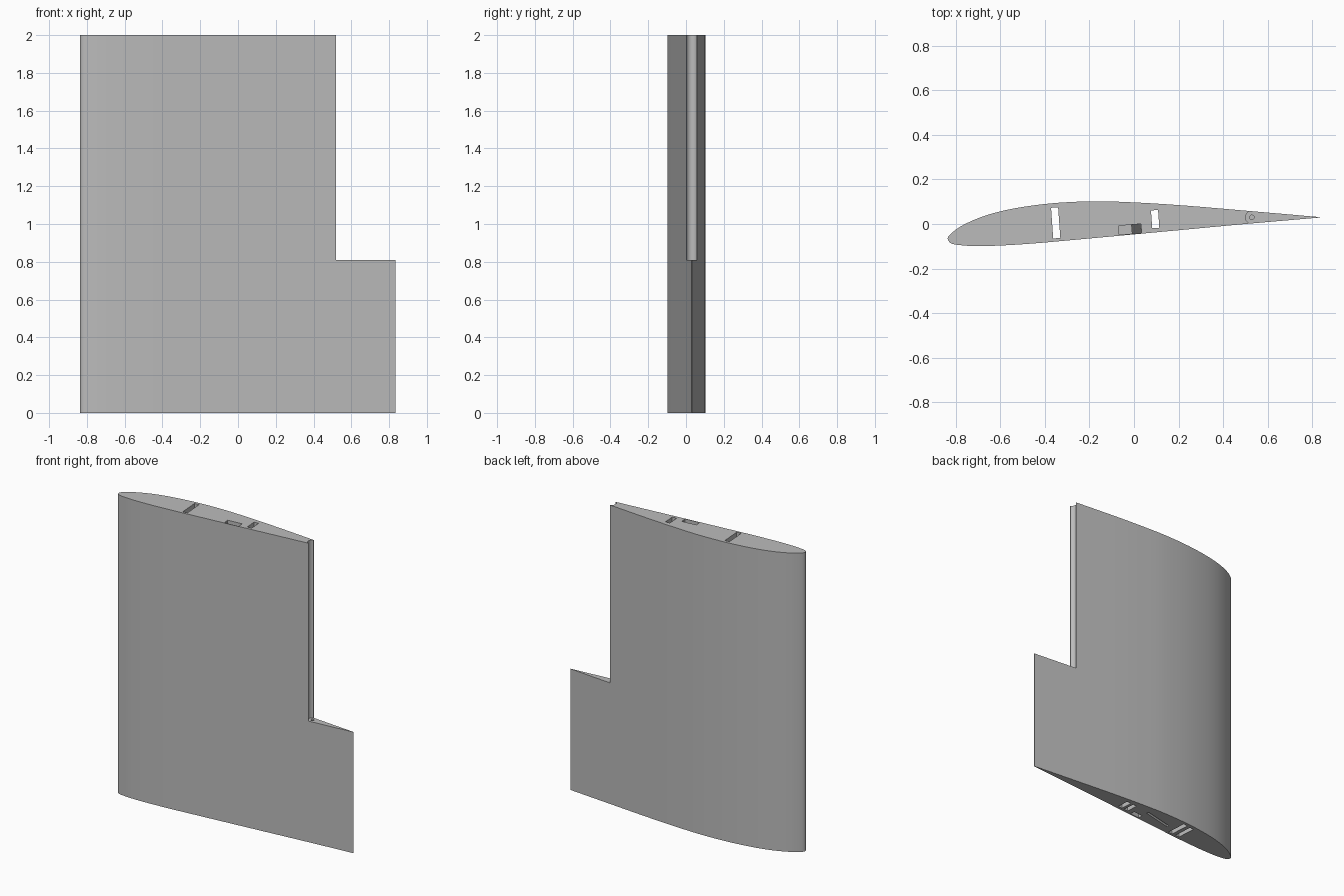
import bpy, bmesh
from math import radians
from mathutils import Vector, Matrix

cube = bpy.data.objects.get("Cube")
if cube:
    bpy.data.objects.remove(cube)

STEP, TOP = 0.81, 2.0
HINGE = (0.53, 0.03)

grey = bpy.data.materials.new("light grey")
grey.use_nodes = True
COLOR = (0.5, 0.5, 0.5, 1)
grey.diffuse_color = COLOR
grey.node_tree.nodes["Principled BSDF"].inputs["Base Color"].default_value = COLOR

# Aerofoil control points: tail, over the upper skin, round the nose, back along the lower skin
CONTROL = [(0.835, 0.031), (0.5, 0.06), (0.2, 0.085), (0, 0.097), (-0.18, 0.102),
           (-0.4, 0.09), (-0.6, 0.057), (-0.72, 0.018), (-0.8, -0.025), (-0.837, -0.063),
           (-0.825, -0.085), (-0.77, -0.096), (-0.68, -0.099), (-0.5, -0.091),
           (-0.2, -0.065), (0.2, -0.028), (0.5, 0), (0.835, 0.029)]


def smooth_path(points, steps=6):
    """Smooth open curve through the points."""
    p = [Vector(q) for q in points]
    p = [p[0] * 2 - p[1]] + p + [p[-1] * 2 - p[-2]]
    out = []
    for a, b, c, d in zip(p, p[1:], p[2:], p[3:]):
        # tangents scaled by chord length keep uneven spacing smooth
        t1, t2, t3 = [(v - u).length ** 0.5 for u, v in ((a, b), (b, c), (c, d))]
        m1 = ((b - a) / t1 - (c - a) / (t1 + t2) + (c - b) / t2) * t2
        m2 = ((c - b) / t2 - (d - b) / (t2 + t3) + (d - c) / t3) * t2
        for i in range(steps):
            t = i / steps
            out.append(b * (2*t**3 - 3*t*t + 1) + m1 * (t**3 - 2*t*t + t)
                       + c * (3*t*t - 2*t**3) + m2 * (t**3 - t*t))
    return out + [p[-2]]


def make_object(name, bm):
    bmesh.ops.recalc_face_normals(bm, faces=bm.faces)
    mesh = bpy.data.meshes.new(name)
    bm.to_mesh(mesh)
    bm.free()
    mesh.materials.append(grey)
    obj = bpy.data.objects.new(name, mesh)
    bpy.context.collection.objects.link(obj)
    return obj


def prism(name, outline, z0, z1):
    bm = bmesh.new()
    face = bm.faces.new([bm.verts.new((x, y, z0)) for x, y in outline])
    ext = bmesh.ops.extrude_face_region(bm, geom=[face])
    bmesh.ops.translate(bm, vec=(0, 0, z1 - z0),
                        verts=[v for v in ext["geom"] if isinstance(v, bmesh.types.BMVert)])
    return make_object(name, bm)


def slot(x, y, width, depth, angle, z0, z1):
    bm = bmesh.new()
    bmesh.ops.create_cube(bm, size=1, matrix=Matrix.Translation((x, y, (z0 + z1) / 2))
                          @ Matrix.Rotation(radians(angle), 4, 'Z')
                          @ Matrix.Diagonal((width, depth, z1 - z0, 1)))
    return make_object("slot_cutter", bm)


def bore(radius, z0, z1):
    bm = bmesh.new()
    bmesh.ops.create_cone(bm, cap_ends=True, segments=32, radius1=radius, radius2=radius,
                          depth=z1 - z0,
                          matrix=Matrix.Translation((*HINGE, (z0 + z1) / 2)))
    return make_object("bore_cutter", bm)


def cut(obj, cutters):
    bpy.context.view_layer.objects.active = obj
    for cutter in cutters:
        cutter.hide_render = True
        mod = obj.modifiers.new("cut", 'BOOLEAN')
        mod.operation, mod.solver, mod.object = 'DIFFERENCE', 'EXACT', cutter
        bpy.ops.object.modifier_apply(modifier=mod.name)
        bpy.data.objects.remove(cutter)


def spar_slots(z0, z1):
    return [slot(-0.352, 0.005, 0.032, 0.138, 4, z0, z1),
            slot(0.095, 0.022, 0.032, 0.08, 4, z0, z1)]


profile = smooth_path(CONTROL)

# Lower section with full chord, through slots and blind slots in its base
lower = prism("lower_wing_section", profile, 0, STEP)
wire_shaft = slot(0.012, -0.022, 0.042, 0.04, 5, 0.4, STEP + 0.1)
for v in wire_shaft.data.vertices:  # steep ramp at the end of the shaft
    if v.co.z < STEP and v.co.x < 0.012:
        v.co.z = STEP - 0.03
cut(lower, spar_slots(-0.1, STEP + 0.1) + [
    wire_shaft,
    bore(0.01, STEP - 0.3, STEP + 0.1),
    slot(-0.41, 0.0, 0.03, 0.13, 4, -0.1, STEP - 0.1),
    slot(0.045, 0.018, 0.03, 0.08, 4, -0.1, STEP - 0.1),
    slot(-0.18, 0.015, 0.21, 0.016, 13, -0.1, STEP - 0.1),
    slot(-0.04, -0.025, 0.07, 0.035, 5, -0.1, 0.35)])

# Upper section, cut short for a control surface with a hollow hinge edge
upper = prism("upper_wing_section", profile, STEP, TOP)
cut(upper, [slot(1.02, 0, 1, 1, 0, STEP - 0.1, TOP + 0.1),
            bore(0.029, STEP - 0.1, TOP + 0.1),
            slot(-0.018, -0.024, 0.102, 0.04, 5, STEP - 0.1, TOP + 0.1)]
    + spar_slots(STEP - 0.1, TOP + 0.1))

# Smooth skin with crisp rims
bpy.ops.object.select_all(action='DESELECT')
for obj in (lower, upper):
    obj.select_set(True)
    bpy.context.view_layer.objects.active = obj
bpy.ops.object.shade_smooth_by_angle(angle=radians(25))
